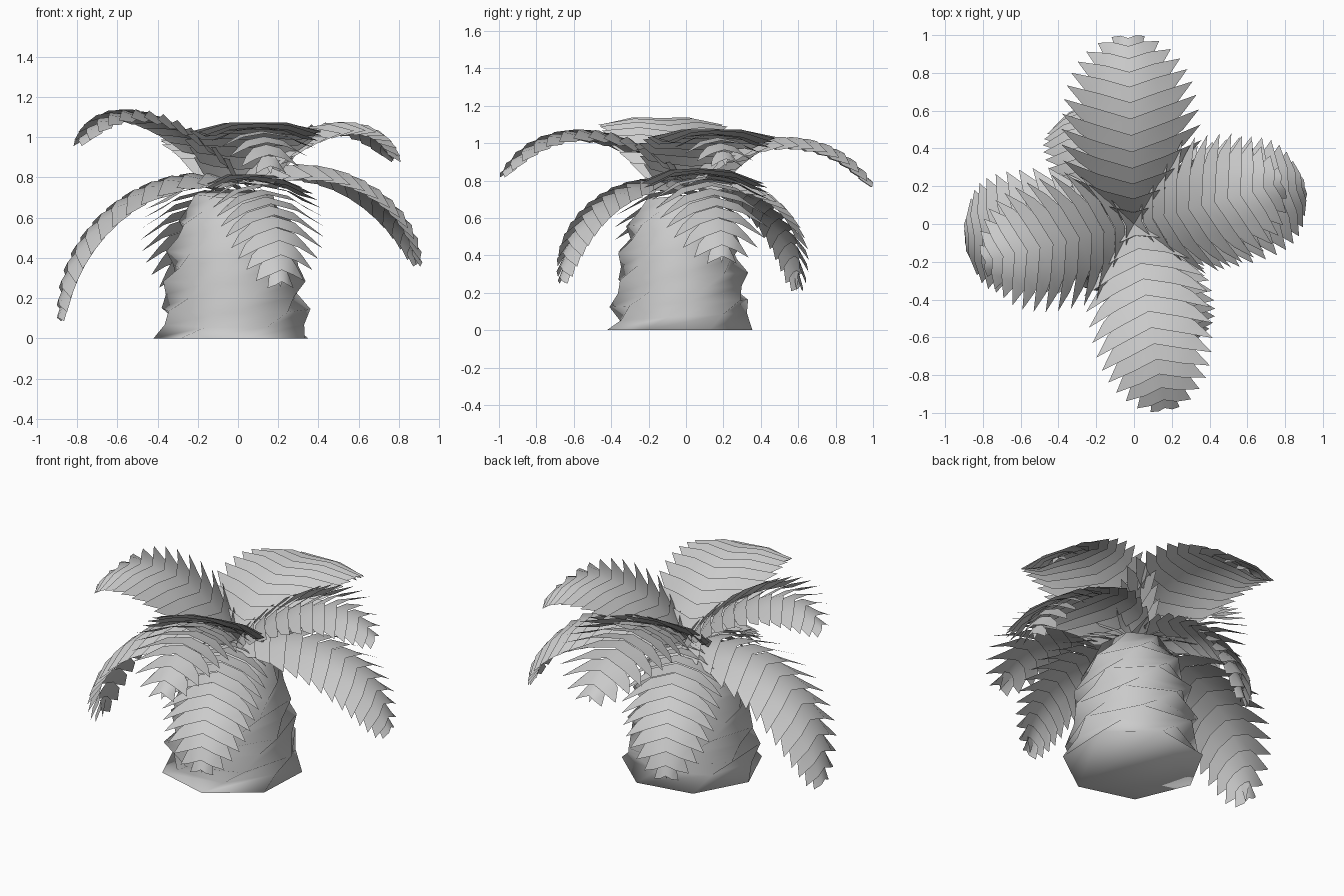
import bpy, bmesh, math
from mathutils import Vector

cube = bpy.data.objects.get("Cube")
if cube:
    bpy.data.objects.remove(cube, do_unlink=True)

grey = bpy.data.materials.new("plain_grey")
grey.use_nodes = True
grey.diffuse_color = (0.6, 0.6, 0.6, 1)
grey.node_tree.nodes["Principled BSDF"].inputs["Base Color"].default_value = (0.6, 0.6, 0.6, 1)


def finish(bm, name, angle):
    mesh = bpy.data.meshes.new(name)
    bm.to_mesh(mesh)
    bm.free()
    mesh.materials.append(grey)
    obj = bpy.data.objects.new(name, mesh)
    bpy.context.collection.objects.link(obj)
    bpy.ops.object.select_all(action='DESELECT')
    obj.select_set(True)
    bpy.context.view_layer.objects.active = obj
    bpy.ops.object.shade_smooth_by_angle(angle=math.radians(angle))


# Trunk: twisted seven-sided stack with a notch under every ridge
def build_trunk():
    bm = bmesh.new()
    sides, levels = 7, 11
    rings = []
    for k in range(levels):
        z = 0.072 * k
        f = k / (levels - 1)
        r = 0.40 - 0.09 * f - 0.11 * f ** 5
        if k % 2:
            r *= 0.91
        ring = []
        for s in range(sides):
            a = math.tau * s / sides + 0.3 * k + 0.4
            tilt = 0.02 * math.sin(a) if k else 0
            ring.append(bm.verts.new((r * math.cos(a) - 0.02, r * math.sin(a) - 0.03, z + tilt)))
        rings.append(ring)
    for low, high in zip(rings, rings[1:]):
        for s in range(sides):
            n = (s + 1) % sides
            bm.faces.new((low[s], low[n], high[n], high[s]))
    bm.faces.new(rings[-1])
    bm.faces.new(rings[0][::-1])
    finish(bm, "trunk", 120)


def bezier(p, t):
    u = 1 - t
    return p[0] * u**3 + p[1] * 3 * u*u * t + p[2] * 3 * u * t*t + p[3] * t**3


# Frond: shingled pairs of swept, pointed leaflets along an arching midrib
def build_frond(name, tip, inner, outer, width, droop, count=13):
    heading = Vector((tip[0], tip[1], 0)).normalized()
    side = Vector((-heading.y, heading.x, 0))
    up = Vector((0, 0, 1))
    path = [up * 0.77] + [heading * r + up * z for r, z in (inner, outer)] + [Vector(tip)]
    bm = bmesh.new()
    for i in range(count):
        a, b = bezier(path, i / count), bezier(path, min(1, (i + 1.25) / count))
        along = (b - a).normalized()
        normal = along.cross(side).normalized()
        b = b + normal * 0.025
        f = (i + 0.5) / count
        w = width * (0.7 + 1.5 * f if f < 0.2 else 1 - 0.88 * ((f - 0.2) / 0.8) ** 2.9)
        step = (b - a).length
        rib_back, rib_front = bm.verts.new(a), bm.verts.new(b)
        for sign in (1, -1):
            def out(part, steps, sweep, lift):
                return bm.verts.new(a + side * sign * w * part
                                    + along * (step * steps + w * sweep)
                                    + normal * (lift - w * droop * part * part))
            mid_back = out(0.5, 0, 0.14, 0)
            mid_front = out(0.5, 1.05, 0.14, 0.03)
            point = out(1.06, 1.1, 0.3, 0.02)
            heel = out(0.8, 0.3, 0.24, -0.01)
            for face in ((rib_back, rib_front, mid_front, mid_back),
                         (mid_back, mid_front, point, heel)):
                bm.faces.new(face if sign < 0 else face[::-1])
    # Small pointed end leaf
    end, prev = bezier(path, 1), bezier(path, 0.93)
    base = [bm.verts.new(prev + side * s * 0.035) for s in (-1, 1)]
    bm.faces.new((base[0], bm.verts.new(end + (end - prev) * 0.4), base[1]))
    finish(bm, name, 40)


build_trunk()

# Upper crown
build_frond("upper_front_frond", (0.16, -0.955, 0.84), (0.25, 1.08), (0.75, 1.17), 0.31, 0.16)
build_frond("upper_back_frond", (-0.03, 0.965, 0.79), (0.25, 1.06), (0.75, 1.11), 0.35, 0.16)
build_frond("upper_right_frond", (-0.77, -0.19, 0.98), (0.20, 1.03), (0.60, 1.27), 0.34, 0.16)
build_frond("upper_left_frond", (0.76, 0.21, 0.90), (0.20, 1.01), (0.60, 1.19), 0.34, 0.16)

# Lower crown
build_frond("lower_front_frond", (0.21, -0.65, 0.28), (0.35, 0.87), (0.69, 0.60), 0.27, 0.24)
build_frond("lower_back_frond", (-0.28, 0.59, 0.24), (0.35, 0.87), (0.69, 0.60), 0.27, 0.24)
build_frond("lower_right_frond", (-0.87, -0.07, 0.12), (0.45, 0.91), (0.89, 0.52), 0.32, 0.24)
build_frond("lower_left_frond", (0.88, 0.19, 0.39), (0.40, 0.97), (0.85, 0.72), 0.32, 0.24)
